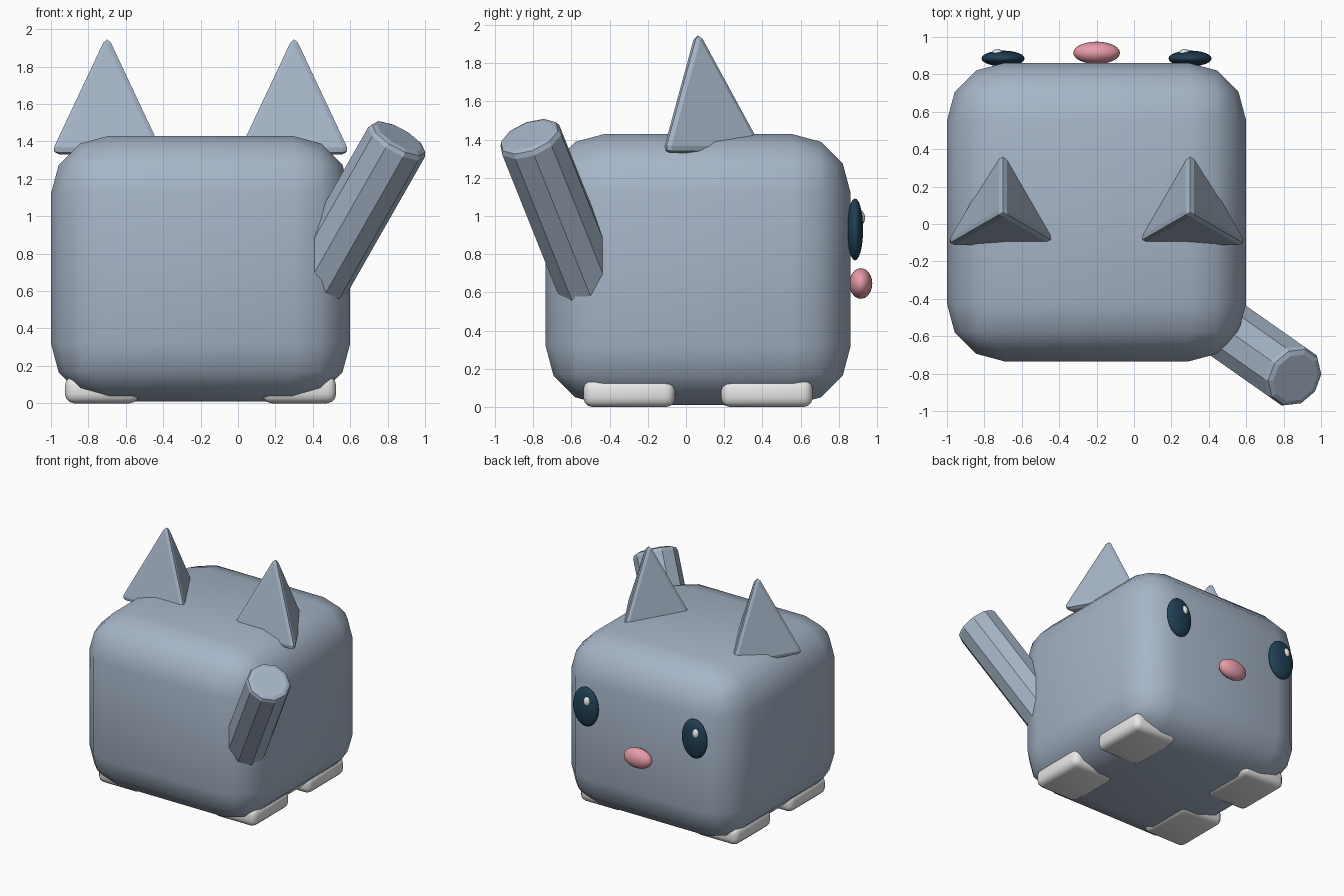
import bpy, bmesh, math
from mathutils import Vector, Matrix

if "Cube" in bpy.data.objects:
    bpy.data.objects.remove(bpy.data.objects["Cube"])


def material(name, rgb):
    m = bpy.data.materials.new(name)
    m.diffuse_color = (*rgb, 1)
    m.use_nodes = True
    m.node_tree.nodes["Principled BSDF"].inputs["Base Color"].default_value = m.diffuse_color
    return m


FUR = material("blue grey fur", (0.38, 0.46, 0.57))
PAW = material("pale grey", (0.8, 0.8, 0.8))
EYE = material("dark navy", (0.015, 0.05, 0.09))
NOSE = material("pink", (0.8, 0.33, 0.40))
SHINE = material("white", (0.9, 0.9, 0.9))


def finish(name, bm, mat, smooth, bevel=0, segments=1):
    """Turn a bmesh into an object, with an optional rounded-edge modifier."""
    bmesh.ops.recalc_face_normals(bm, faces=bm.faces)
    for f in bm.faces:
        f.smooth = smooth
    me = bpy.data.meshes.new(name)
    bm.to_mesh(me)
    bm.free()
    me.materials.append(mat)
    ob = bpy.data.objects.new(name, me)
    bpy.context.collection.objects.link(ob)
    if bevel:
        mod = ob.modifiers.new("round edges", 'BEVEL')
        mod.width = bevel
        mod.segments = segments
        mod.limit_method = 'ANGLE'
        mod.angle_limit = math.radians(50)
    return ob


def box(name, lo, hi, mat, bevel, segments):
    lo, hi = Vector(lo), Vector(hi)
    bm = bmesh.new()
    bmesh.ops.create_cube(bm, size=1, matrix=Matrix.Translation((lo + hi) / 2)
                          @ Matrix.Diagonal((*(hi - lo), 1)))
    return finish(name, bm, mat, True, bevel, segments)


def ellipsoid(name, centre, radii, mat):
    bm = bmesh.new()
    bmesh.ops.create_uvsphere(bm, u_segments=24, v_segments=14, radius=1,
                              matrix=Matrix.Translation(centre) @ Matrix.Diagonal((*radii, 1)))
    return finish(name, bm, mat, True)


MID = -0.2       # the body's mirror plane in x
YC = 0.063       # the body's middle in y

# Body: strongly rounded block
box("body", (-1.0, -0.735, 0.01), (0.6, 0.862, 1.43), FUR, 0.31, 3)

for side, label in ((-1, "left"), (1, "right")):
    # Ears: three-sided pyramids with softened edges
    bm = bmesh.new()
    bmesh.ops.create_cone(bm, cap_ends=True, segments=3, radius1=0.37, radius2=0, depth=0.68)
    bmesh.ops.remove_doubles(bm, verts=bm.verts, dist=0.001)
    back = max(bm.verts, key=lambda v: abs(v.co.y) if v.co.z < 0 else -1)
    turn = Matrix.Rotation(math.pi if back.co.y < 0 else 0, 4, 'Z')
    bm.transform(Matrix.Translation((MID + side * 0.5, YC, 1.33 + 0.34)) @ turn)
    finish(label + "_ear", bm, FUR, False, 0.038, 2)

    # Eyes and their highlights
    x = MID + side * 0.5
    ellipsoid(label + "_eye", (x, 0.885, 0.93), (0.115, 0.042, 0.162), EYE)
    ellipsoid(label + "_eye_highlight", (x - 0.03, 0.907, 0.99), (0.03, 0.03, 0.042), SHINE)

    # Paws: flat rounded pads under the body corners
    xs = sorted((MID + side * 0.33, MID + side * 0.725))
    for end, place in ((-1, "rear"), (1, "front")):
        ys = sorted((YC + end * 0.12, YC + end * 0.6))
        box(f"{label}_{place}_paw", (xs[0], ys[0], 0), (xs[1], ys[1], 0.145), PAW, 0.05, 3)

# Nose
ellipsoid("nose", (MID, 0.915, 0.647), (0.125, 0.06, 0.08), NOSE)

# Tail: slanted faceted rod leaving the rear right corner
tip = Vector((0.864, -0.823, 1.425))
axis = Vector((0.57, -0.4, 1)).normalized()
length = 1.1
bm = bmesh.new()
bmesh.ops.create_cone(bm, cap_ends=True, segments=10, radius1=0.172, radius2=0.172, depth=length)
bm.transform(Matrix.Translation(tip - axis * length / 2)
             @ axis.to_track_quat('Z', 'Y').to_matrix().to_4x4())
finish("tail", bm, FUR, False, 0.035, 2)
